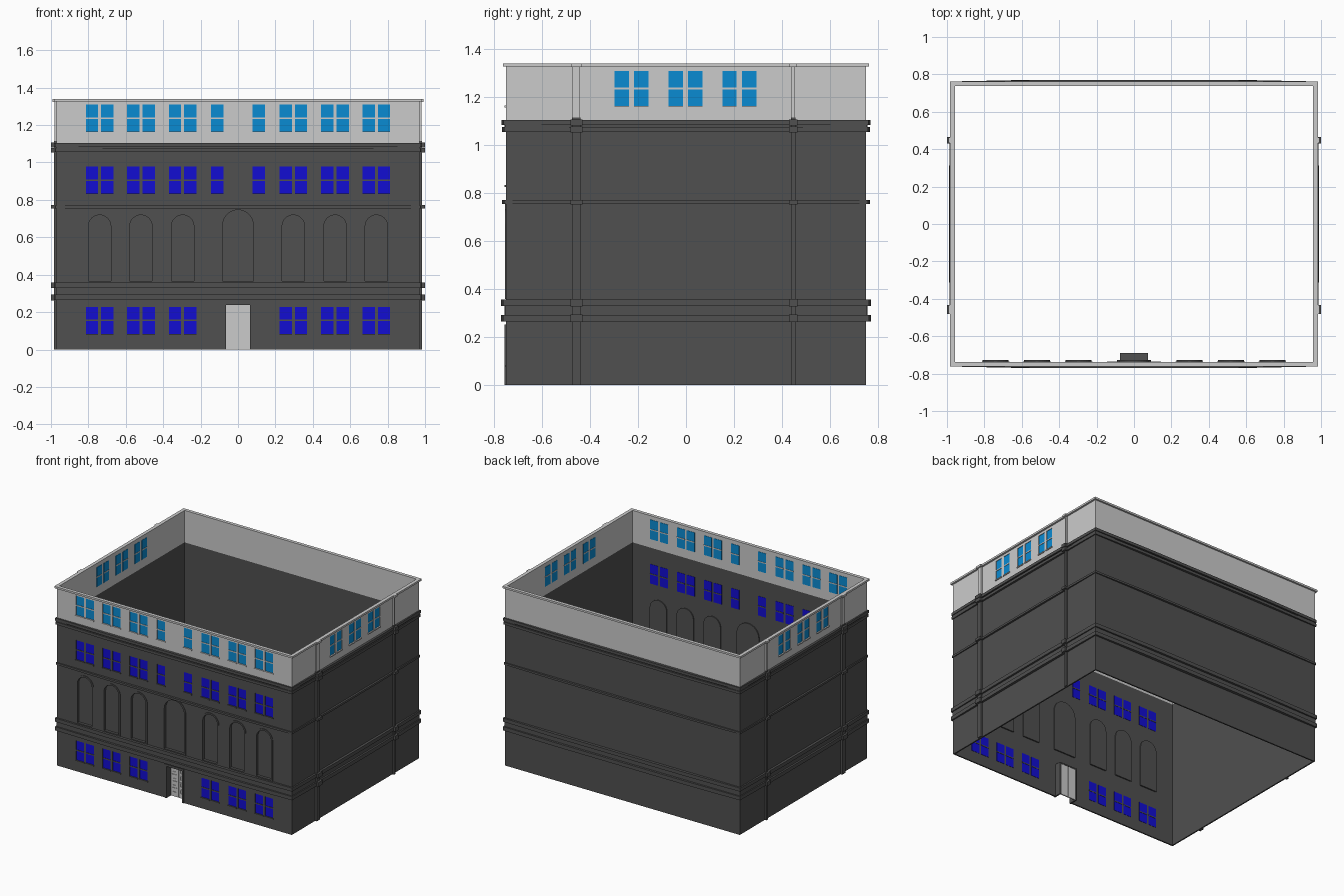
import bpy, bmesh, math

if "Cube" in bpy.data.objects:
    bpy.data.objects.remove(bpy.data.objects["Cube"])

def material(name, rgb):
    m = bpy.data.materials.new(name)
    m.diffuse_color = (*rgb, 1)
    m.use_nodes = True
    m.node_tree.nodes["Principled BSDF"].inputs["Base Color"].default_value = m.diffuse_color
    return m

DARK = material("dark_stone", (0.08, 0.08, 0.08))
BLUE = material("deep_blue_glass", (0.006, 0.004, 0.65))
SKY = material("light_blue_glass", (0.003, 0.26, 0.65))
H = math.pi / 2
ROT = {"y": (H, 0, 0), "x": (H, 0, H), "z": (0, 0, 0)}

def slab(name, outlines, axis, a, b, mat=None):
    """Filled 2D outlines (inner ones become holes), extruded from a to b along an axis."""
    cu = bpy.data.curves.new(name, 'CURVE')
    cu.dimensions, cu.fill_mode, cu.extrude = '2D', 'BOTH', abs(b - a) / 2
    for pts in outlines:
        s = cu.splines.new('POLY')
        s.points.add(len(pts) - 1)
        for p, (u, v) in zip(s.points, pts):
            p.co = (u, v, 0, 1)
        s.use_cyclic_u = True
    tmp = bpy.data.objects.new(name + "_curve", cu)
    bpy.context.collection.objects.link(tmp)
    dg = bpy.context.evaluated_depsgraph_get()
    me = bpy.data.meshes.new_from_object(tmp.evaluated_get(dg))
    bpy.data.objects.remove(tmp)
    bm = bmesh.new()
    bm.from_mesh(me)
    bmesh.ops.remove_doubles(bm, verts=bm.verts, dist=1e-5)
    bmesh.ops.recalc_face_normals(bm, faces=bm.faces)
    for f in bm.faces:
        f.smooth = False
        f.material_index = 0
    bm.to_mesh(me)
    bm.free()
    me.materials.clear()
    if mat:
        me.materials.append(mat)
    ob = bpy.data.objects.new(name, me)
    ob.rotation_euler = ROT[axis]
    ob.location["xyz".index(axis)] = (a + b) / 2
    bpy.context.collection.objects.link(ob)
    return ob

def rect(u0, u1, v0, v1):
    return [(u0, v0), (u1, v0), (u1, v1), (u0, v1)]

def arch(c, hw, z0, top, n=16):
    spring = top - hw
    return [(c - hw, z0), (c + hw, z0)] + [
        (c + hw * math.cos(math.pi * i / n), spring + hw * math.sin(math.pi * i / n))
        for i in range(n + 1)]

W, D, T = 0.97, 0.75, 0.01           # half width, half depth, wall thickness
LEVEL, TOP = 1.10, 1.33
PAIRS = [s * c for s in (-1, 1) for c in (0.74, 0.519, 0.296)]
front_u = [c + o for c in PAIRS for o in (-0.041, 0.041)]
singles = [-0.111, 0.111]
side_u = [c + o for c in (-0.227, -0.002, 0.222) for o in (-0.041, 0.041)]

def windows(name, us, z0, axis, outer, inward, glass, frame, hw=0.033, h=0.145):
    """Panes, cross bars and sills for one row; returns the wall openings."""
    d = inward
    panes = [rect(u - hw, u + hw, z0, z0 + h) for u in us]
    slab(name + "_panes", panes, axis, outer + d * 0.004, outer + d * 0.012, glass)
    slab(name + "_bars", [rect(u - hw, u + hw, z0 + h / 2 - .004, z0 + h / 2 + .004) for u in us],
         axis, outer + d * 0.001, outer + d * 0.014, frame)
    slab(name + "_sills", [rect(u - hw - .003, u + hw + .003, z0 - 0.008, z0) for u in us],
         axis, outer - d * 0.006, outer + d * 0.004, frame)
    return panes

# Front wall of the lower storeys: window, arch and door openings
holes = windows("ground_windows", front_u, 0.083, "y", -D, 1, BLUE, DARK)
holes += windows("second_floor_windows", front_u + singles, 0.833, "y", -D, 1, BLUE, DARK)
arches = [(c, 0.066, 0.725) for c in PAIRS] + [(0, 0.088, 0.752)]
holes += [arch(c, hw - .006, 0.366, t - .006) for c, hw, t in arches]
front = [(-W, 0), (-.064, 0), (-.064, .237), (.064, .237), (.064, 0), (W, 0), (W, LEVEL), (-W, LEVEL)]
slab("front_wall", [front] + holes, "y", -D, -D + T, DARK)

# Arched niches: raised surround, reveal and back panel
surround, reveal, back = [], [], []
for c, hw, t in arches:
    surround += [arch(c, hw + .007, 0.358, t + .006), arch(c, hw - .006, 0.366, t - .006)]
    reveal += [arch(c, hw, 0.36, t), arch(c, hw - .006, 0.366, t - .006)]
    back.append(arch(c, hw + .004, 0.358, t + .004))
slab("arch_surrounds", surround, "y", -D - .004, -D, DARK)
slab("arch_reveals", reveal, "y", -D + .002, -.734, DARK)
slab("arch_back_panels", back, "y", -.734, -.728, DARK)

# Back and side walls of the lower storeys
slab("back_wall", [rect(-W, W, 0, LEVEL)], "y", D - T, D, DARK)
for s, n in ((-1, "left"), (1, "right")):
    slab(n + "_wall", [rect(-D + T, D - T, 0, LEVEL)], "x", s * W, s * (W - T), DARK)

# Light top storey
holes = windows("top_front_windows", front_u + singles, 1.165, "y", -D, 1, SKY, None)
slab("top_front_wall", [rect(-W, W, LEVEL, TOP)] + holes, "y", -D, -D + T)
slab("top_back_wall", [rect(-W, W, LEVEL, TOP)], "y", D - T, D)
for s, n in ((-1, "left"), (1, "right")):
    holes = windows("top_%s_windows" % n, side_u, 1.163, "x", s * W, -s, SKY, None, 0.03)
    slab("top_%s_wall" % n, [rect(-D + T, D - T, LEVEL, TOP)] + holes, "x", s * W, s * (W - T))

# Door: deep reveal, outer frame, two leaves with raised panels
def door_frame(o, i, top):
    return [(-o, 0), (-i, 0), (-i, top - o + i), (i, top - o + i), (i, 0), (o, 0), (o, top), (-o, top)]

slab("door_frame", [door_frame(.08, .064, .253)], "y", -D - .005, -D + .003, DARK)
slab("door_reveal", [door_frame(.074, .064, .247)], "y", -D + .003, -.69, DARK)
slab("door_leaves", [rect(-.064, -.001, 0, .237), rect(.001, .064, 0, .237)], "y", -.70, -.692)
panels = []
for u in (-.032, .032):
    for i in range(4):
        z = .03 + i * .05
        panels += [rect(u - .02, u + .02, z, z + .036), rect(u - .014, u + .014, z + .006, z + .03)]
slab("door_panels", panels, "y", -.704, -.70)

# Belt courses and cornice, bowed slightly outward along each side
def bowed(w, d, b):
    return [(-w, -d), (-.55 * w, -d - b), (.55 * w, -d - b), (w, -d), (w + b, -.35 * d), (w + b, .35 * d),
            (w, d), (.55 * w, d + b), (-.55 * w, d + b), (-w, d), (-w - b, .35 * d), (-w - b, -.35 * d)]

BANDS = [(.265, .293, .012), (.33, .357, .012), (.755, .77, .007), (1.055, 1.075, .008), (1.083, 1.104, .01)]
inner = rect(-W + .002, W - .002, -D + .002, D - .002)
for i, (z0, z1, p) in enumerate(BANDS):
    slab("belt_course_%d" % (i + 1), [bowed(W + p * .8, D + p, .009), inner], "z", z0, z1, DARK)
slab("belt_backing", [bowed(W + .003, D + .003, .002), inner], "z", .293, .33, DARK)
slab("cornice_backing", [bowed(W + .004, D + .004, .002), inner], "z", 1.075, 1.083, DARK)

# Top coping
slab("coping", [rect(-W - .014, W + .014, -D - .013, D + .013), rect(-W + .012, W - .012, -D + .012, D - .012)],
     "z", TOP - .004, TOP + .01)

# Side pilasters with the bands wrapped around them
for s, n in ((-1, "left"), (1, "right")):
    for y, hw, e in ((-.457, .017, "front"), (.447, .009, "rear")):
        def block(name, grow, out, z0, z1, mat):
            x = sorted((s * (W - .002), s * out))
            slab("%s_%s_%s" % (n, e, name), [rect(*x, y - hw - grow, y + hw + grow)], "z", z0, z1, mat)
        block("pilaster", 0, .984, 0, 1.115, DARK)
        block("top_pilaster", -.002, .981, 1.115, TOP, None)
        block("pilaster_coping", .006, .993, TOP - .006, TOP + .01, None)
        for i, (z0, z1, p) in enumerate(BANDS):
            block("pilaster_band_%d" % (i + 1), .008, 1.0, z0 - .002, z1 + .002, DARK)
